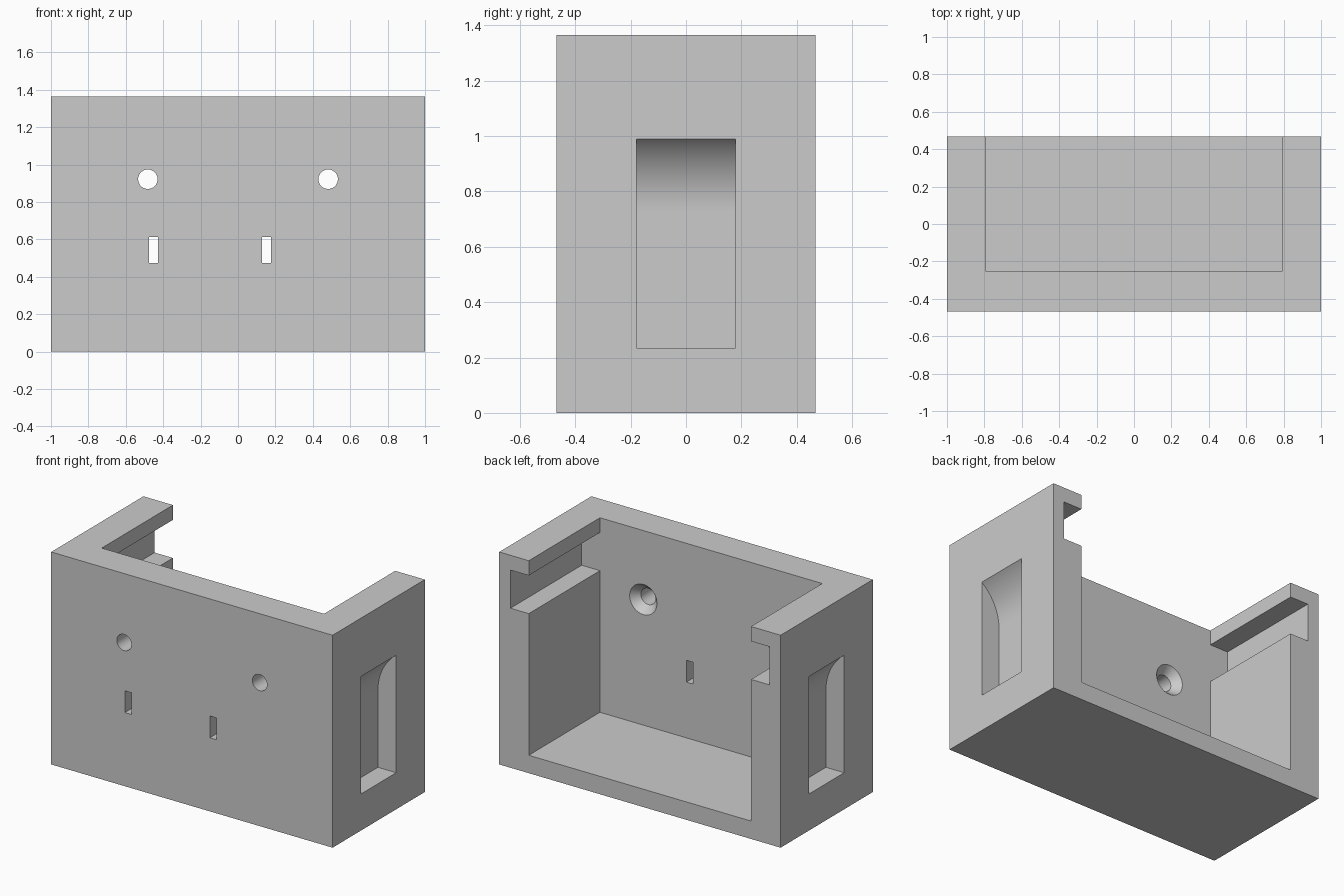
import bpy
import bmesh
import math

cube = bpy.data.objects.get("Cube")
if cube:
    bpy.data.objects.remove(cube, do_unlink=True)

# Main dimensions
HALF_DEPTH = 0.468
HEIGHT = 1.365
WALL_Y = -0.255          # inner face of the front wall

grey = bpy.data.materials.new("plain grey")
grey.use_nodes = True
grey.diffuse_color = (0.6, 0.6, 0.6, 1)
grey.node_tree.nodes["Principled BSDF"].inputs["Base Color"].default_value = (0.6, 0.6, 0.6, 1)


def make_object(name, bm):
    bmesh.ops.recalc_face_normals(bm, faces=bm.faces)
    mesh = bpy.data.meshes.new(name)
    bm.to_mesh(mesh)
    bm.free()
    mesh.materials.append(grey)
    obj = bpy.data.objects.new(name, mesh)
    bpy.context.collection.objects.link(obj)
    return obj


def bridge_rings(name, rings):
    """Closed solid through a row of matching rings of points."""
    bm = bmesh.new()
    loops = [[bm.verts.new(p) for p in ring] for ring in rings]
    n = len(loops[0])
    for a, b in zip(loops, loops[1:]):
        for i in range(n):
            j = (i + 1) % n
            bm.faces.new((a[i], a[j], b[j], b[i]))
    bm.faces.new(loops[0])
    bm.faces.new(loops[-1])
    return make_object(name, bm)


def prism(name, profile, y0, y1):
    """Extrude an x-z profile along y."""
    return bridge_rings(name, [[(x, y, z) for x, z in profile] for y in (y0, y1)])


def rectangle(x0, x1, z0, z1):
    return [(x0, z0), (x1, z0), (x1, z1), (x0, z1)]


def lathe(name, x, z, sections, sides=48):
    """Round solid along y from (y, radius) sections."""
    angles = [2 * math.pi * i / sides for i in range(sides)]
    return bridge_rings(name, [[(x + r * math.cos(a), y, z + r * math.sin(a))
                                for a in angles] for y, r in sections])


body = prism("bracket_body", rectangle(-1, 1, 0, HEIGHT), -HALF_DEPTH, HALF_DEPTH)
cutters = []

# Open cavity with a sliding-lid groove in each side wall
half = [(0.79, 0.115), (0.79, 1.025), (0.92, 1.025),
        (0.92, 1.27), (0.79, 1.27), (0.79, 1.6)]
cavity = half + [(-x, z) for x, z in reversed(half)]
cutters.append(prism("cavity_cutter", cavity, WALL_Y, 0.8))

# Finger recess in each outer side, curving outward at the top
R = 0.325
sweep = math.asin(0.8)
recess = [(1.1, 0.235), (0.87, 0.235)]
for i in range(21):
    a = sweep * i / 20
    recess.append((0.87 + R * (1 - math.cos(a)), 0.73 + R * math.sin(a)))
recess.append((1.1, 0.99))
for side, label in ((1, "left"), (-1, "right")):
    cutters.append(prism(label + "_recess_cutter",
                         [(side * x, z) for x, z in recess], -0.178, 0.178))
    # Countersunk screw hole through the front wall
    cutters.append(lathe(label + "_screw_hole_cutter", side * 0.482, 0.922,
                         [(-0.6, 0.052), (-0.305, 0.052), (-0.205, 0.142)]))

# Narrow strap slots through the front wall
for x in (-0.453, 0.152):
    cutters.append(prism("slot_cutter", rectangle(x - 0.024, x + 0.024, 0.473, 0.613),
                         -0.6, -0.1))

# Carve the body, then discard the cutters
bpy.ops.object.select_all(action='DESELECT')
bpy.context.view_layer.objects.active = body
body.select_set(True)
for cutter in cutters:
    cutter.hide_render = True
    mod = body.modifiers.new("carve", 'BOOLEAN')
    mod.operation = 'DIFFERENCE'
    mod.solver = 'EXACT'
    mod.object = cutter
    bpy.ops.object.modifier_apply(modifier=mod.name)
    bpy.data.objects.remove(cutter, do_unlink=True)

bpy.ops.object.shade_smooth_by_angle(angle=math.radians(25))
